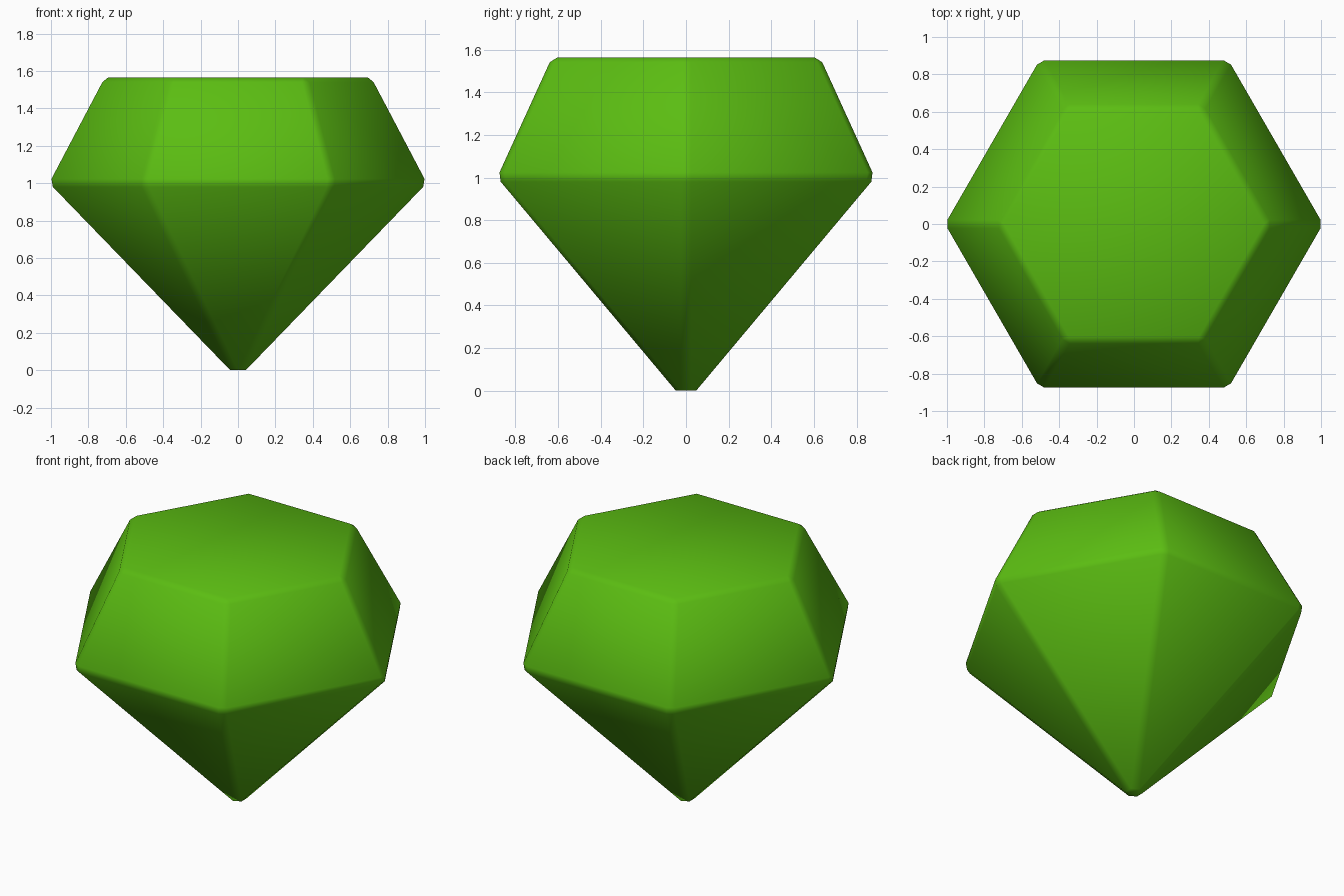
import bpy, bmesh, math

if "Cube" in bpy.data.objects:
    bpy.data.objects.remove(bpy.data.objects["Cube"])

# One flat green material
green = bpy.data.materials.new("gem green")
green.diffuse_color = (0.105, 0.51, 0.006, 1)
green.use_nodes = True
green.node_tree.nodes["Principled BSDF"].inputs["Base Color"].default_value = green.diffuse_color

def ring(bm, r, z):
    return [bm.verts.new((r * math.cos(i * math.pi / 3), r * math.sin(i * math.pi / 3), z))
            for i in range(6)]

# Gem: flat table, crown, girdle and pointed pavilion
bm = bmesh.new()
table = ring(bm, 0.726, 1.564)
girdle = ring(bm, 1.023, 1.0)
tip = bm.verts.new((0, 0, -0.057))
bm.faces.new(table)
for i in range(6):
    j = (i + 1) % 6
    bm.faces.new((table[i], girdle[i], girdle[j], table[j]))
    bm.faces.new((girdle[i], tip, girdle[j]))
bmesh.ops.recalc_face_normals(bm, faces=bm.faces)

# Narrow chamfer on every edge
bmesh.ops.bevel(bm, geom=list(bm.edges), offset=0.026, offset_type='OFFSET',
                segments=1, profile=0.5, affect='EDGES')
for f in bm.faces:
    f.smooth = True
print([(min(v.co[k] for v in bm.verts), max(v.co[k] for v in bm.verts)) for k in range(3)])

mesh = bpy.data.meshes.new("gem")
bm.to_mesh(mesh)
bm.free()
mesh.materials.append(green)
gem = bpy.data.objects.new("gem", mesh)
bpy.context.collection.objects.link(gem)
